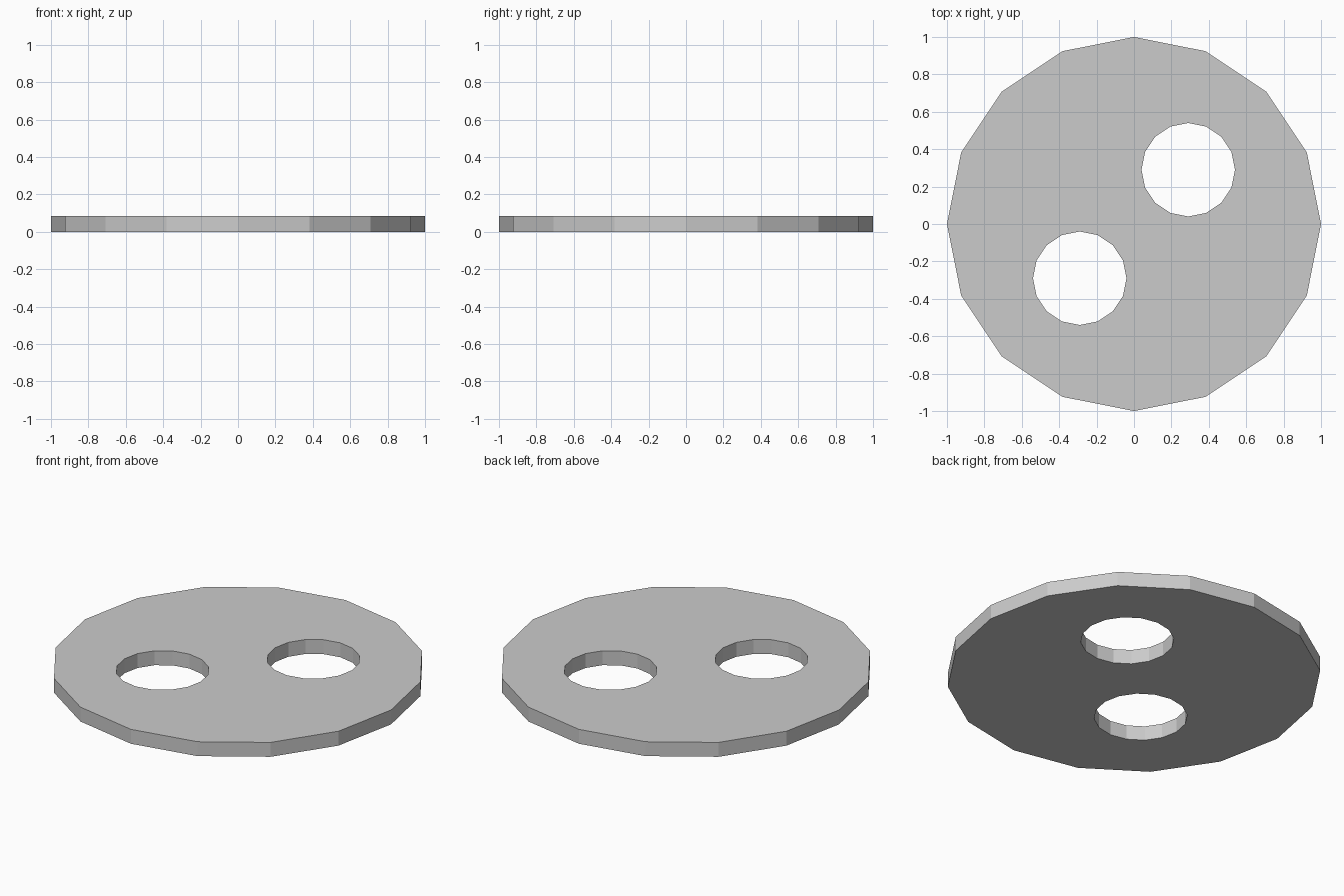
import bpy

if "Cube" in bpy.data.objects:
    bpy.data.objects.remove(bpy.data.objects["Cube"])

SIDES = 16
THICK = 0.085
HOLE_POS = 0.29
HOLE_RADIUS = 0.25


def cylinder(name, radius, depth, x=0, y=0):
    bpy.ops.mesh.primitive_cylinder_add(
        vertices=SIDES, radius=radius, depth=depth, location=(x, y, THICK / 2))
    obj = bpy.context.object
    obj.name = name
    return obj


# Flat disc
disc = cylinder("disc", 1.0, THICK)

# Two round through-holes, diagonally opposite
for i, s in enumerate((1, -1)):
    cutter = cylinder(f"hole_cutter_{i + 1}", HOLE_RADIUS, THICK * 4,
                      s * HOLE_POS, s * HOLE_POS)
    cutter.hide_render = True
    cutter.hide_set(True)
    mod = disc.modifiers.new(f"hole_{i + 1}", 'BOOLEAN')
    mod.operation = 'DIFFERENCE'
    mod.solver = 'EXACT'
    mod.object = cutter
